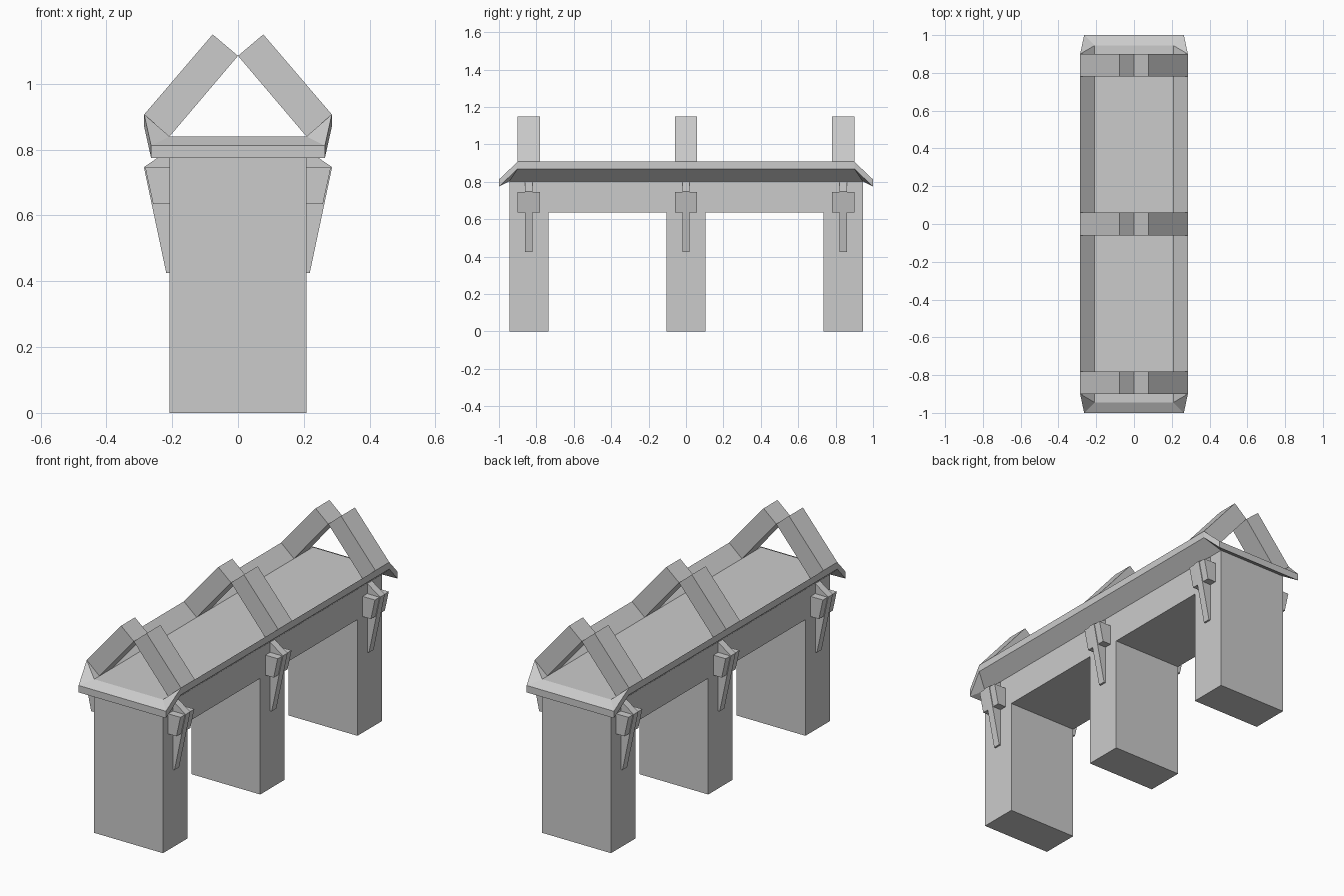
import bpy, bmesh
from mathutils import Vector

if "Cube" in bpy.data.objects:
    bpy.data.objects.remove(bpy.data.objects["Cube"])


def finish(name, bm):
    bmesh.ops.recalc_face_normals(bm, faces=bm.faces)
    me = bpy.data.meshes.new(name)
    bm.to_mesh(me)
    bm.free()
    ob = bpy.data.objects.new(name, me)
    bpy.context.collection.objects.link(ob)
    return ob


def prism(name, points, offset):
    """Extrude a flat 3D outline along an offset vector."""
    bm = bmesh.new()
    face = bm.faces.new([bm.verts.new(p) for p in points])
    ext = bmesh.ops.extrude_face_region(bm, geom=[face], use_keep_orig=True)
    bmesh.ops.translate(bm, vec=Vector(offset),
                        verts=[g for g in ext["geom"] if isinstance(g, bmesh.types.BMVert)])
    return finish(name, bm)


def xz_prism(name, profile, y, half, side):
    return prism(name, [(side * x, y - half, z) for x, z in profile], (0, 2 * half, 0))


HW = 0.208      # half width of the wall
BEAM = 0.635    # underside of the lintel

# Wall: three piers joined by a lintel
wall = [(-0.945, 0), (-0.735, 0), (-0.735, BEAM), (-0.105, BEAM), (-0.105, 0),
        (0.105, 0), (0.105, BEAM), (0.735, BEAM), (0.735, 0), (0.945, 0),
        (0.945, 0.802), (-0.945, 0.802)]
prism("pier_wall", [(-HW, y, z) for y, z in wall], (2 * HW, 0, 0))

# Roof cap: flat panel, raised side flares and drooping ends
bm = bmesh.new()
ring = [(-1, -1), (1, -1), (1, 1), (-1, 1)]
inner = [bm.verts.new((sx * HW, sy * 0.945, 0.84)) for sx, sy in ring]
tip = [bm.verts.new((sx * 0.264, sy * 1.0, 0.812)) for sx, sy in ring]
flare = [bm.verts.new((sx * 0.285, sy * 0.9, 0.907)) for sx, sy in ring]
bm.faces.new(inner)
for a, b in ((0, 1), (2, 3)):
    bm.faces.new((inner[a], tip[a], tip[b], inner[b]))
for a, b in ((1, 2), (3, 0)):
    bm.faces.new((inner[a], flare[a], flare[b], inner[b]))
for i in range(4):
    bm.faces.new((inner[i], tip[i], flare[i]))
ext = bmesh.ops.extrude_face_region(bm, geom=bm.faces[:], use_keep_orig=True)
bmesh.ops.translate(bm, vec=(0, 0, -0.038),
                    verts=[g for g in ext["geom"] if isinstance(g, bmesh.types.BMVert)])
finish("roof_cap", bm)

# Rafters and brackets at each pier, both sides
rafter = [(0.285, 0.907), (0.077, 1.15), (0, 1.085), (HW, 0.84)]
corbel = [(HW, 0.80), (0.24, 0.778), (0.286, 0.747), (0.218, 0.425), (HW, 0.425)]
block = [(HW, 0.745), (0.282, 0.745), (0.258, 0.635), (HW, 0.635)]
for y in (-0.84, 0, 0.84):
    for side in (-1, 1):
        xz_prism("rafter", rafter, y, 0.06, side)
        xz_prism("bracket", corbel, y, 0.02, side)
        xz_prism("bracket_block", block, y, 0.06, side)
